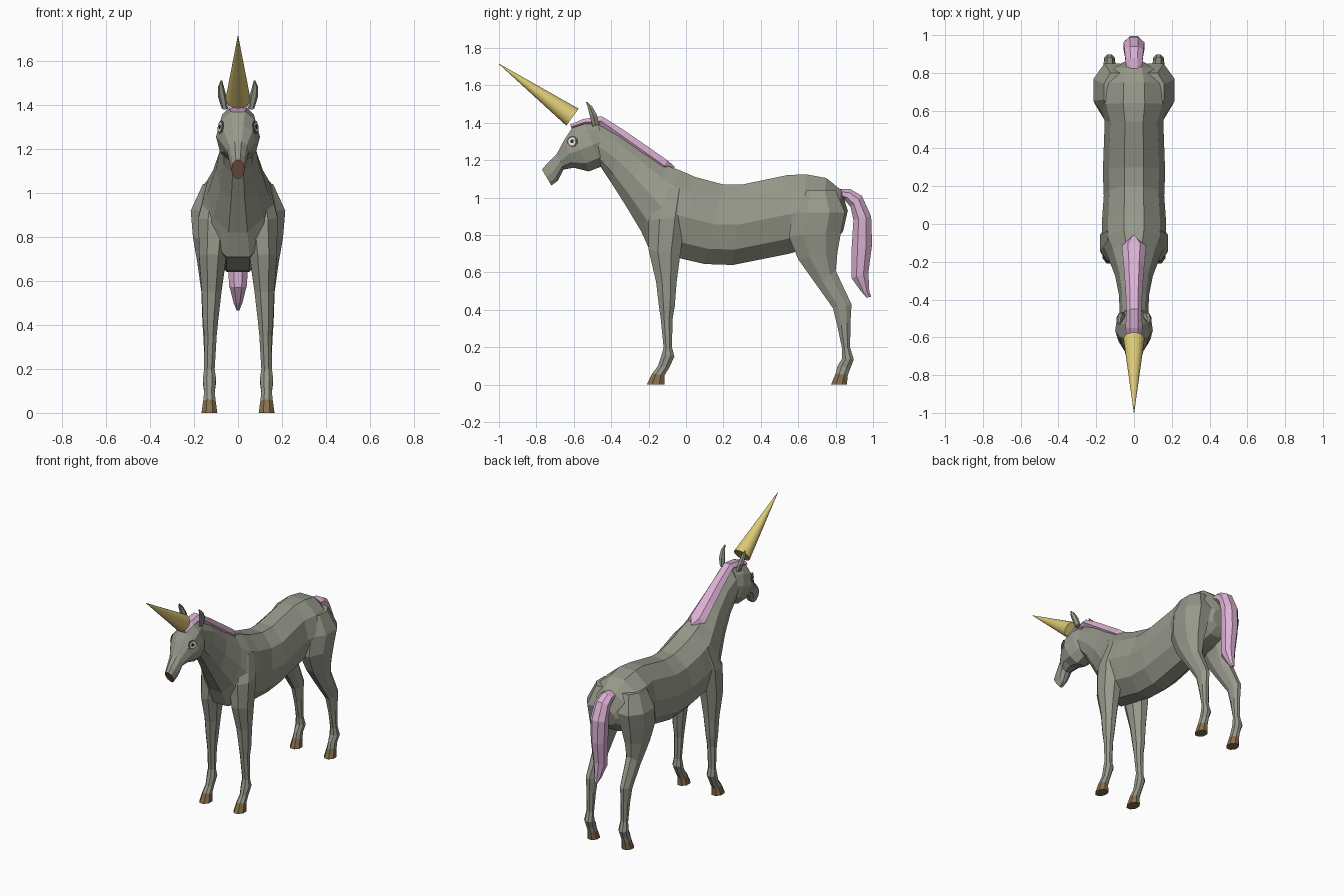
import bpy
import bmesh
from math import cos, sin, pi
from mathutils import Vector
from mathutils.bvhtree import BVHTree

if "Cube" in bpy.data.objects:
    bpy.data.objects.remove(bpy.data.objects["Cube"])


def material(name, red, green, blue):
    mat = bpy.data.materials.new(name)
    mat.use_nodes = True
    colour = (red, green, blue, 1)
    mat.diffuse_color = colour
    mat.node_tree.nodes["Principled BSDF"].inputs["Base Color"].default_value = colour
    return mat


coat = material("coat grey", .31, .32, .26)
hair = material("hair pink", .71, .44, .65)
gold = material("horn gold", .72, .59, .18)
horny = material("hoof brown", .24, .16, .07)
lips = material("muzzle brown", .27, .12, .08)
white = material("eye white", .85, .85, .83)
black = material("pupil black", .02, .02, .02)


def finish(name, bm, materials):
    bmesh.ops.recalc_face_normals(bm, faces=bm.faces)
    mesh = bpy.data.meshes.new(name)
    bm.to_mesh(mesh)
    bm.free()
    for mat in materials:
        mesh.materials.append(mat)
    obj = bpy.data.objects.new(name, mesh)
    bpy.context.scene.collection.objects.link(obj)
    return obj


def loft(name, stations, sides, materials, centres=None, mirror=1, rule=None):
    """Skin rings; each station is a profile edge pair (y, z), (y, z) and a half width."""
    bm = bmesh.new()
    angles = [(k + .5) * 2 * pi / sides for k in range(sides)]
    tall = max(cos(a) for a in angles)
    wide = max(sin(a) for a in angles)
    rings = []
    for i, (y1, z1, y2, z2, width) in enumerate(stations):
        x = mirror * centres[i] if centres else 0
        mid = Vector((x, (y1 + y2) / 2, (z1 + z2) / 2))
        half = Vector((0, y1 - y2, z1 - z2)) / 2
        rings.append([bm.verts.new(mid + half * cos(a) / tall
                                   + Vector((width * sin(a) / wide, 0, 0)))
                      for a in angles])
    for lower, upper in zip(rings, rings[1:]):
        for k in range(sides):
            n = (k + 1) % sides
            bm.faces.new((lower[k], lower[n], upper[n], upper[k]))
    bm.faces.new(rings[0])
    bm.faces.new(rings[-1])
    if rule:
        for face in bm.faces:
            face.material_index = rule(face)
    return finish(name, bm, materials)


def cone(name, base, tip, radius_base, radius_tip, sides, mat):
    axis = tip - base
    bm = bmesh.new()
    bmesh.ops.create_cone(bm, cap_ends=True, segments=sides, radius1=radius_base,
                          radius2=radius_tip, depth=axis.length)
    turn = axis.to_track_quat('Z', 'Y').to_matrix().to_4x4()
    bm.transform(turn)
    bmesh.ops.translate(bm, verts=bm.verts, vec=(base + tip) / 2)
    return finish(name, bm, [mat])


# Neck, trunk and rump in one skin: crest line, underline, half width
loft("body", [
    (-.5, 1.4, -.46, 1.17, .075),
    (-.35, 1.34, -.4, 1.08, .08),
    (-.22, 1.25, -.33, .97, .1),
    (-.1, 1.17, -.24, .82, .14),
    (-.03, 1.145, -.19, .71, .17),
    (.05, 1.11, -.03, .675, .17),
    (.2, 1.07, .1, .645, .16),
    (.3, 1.07, .25, .64, .165),
    (.42, 1.095, .4, .67, .16),
    (.54, 1.12, .55, .7, .155),
    (.64, 1.125, .62, .72, .185),
    (.75, 1.105, .72, .74, .175),
    (.83, 1.04, .8, .77, .13),
    (.865, .93, .84, .82, .06)], 10, [coat])

# Head, with the muzzle end coloured
head = loft("head", [
    (-.77, 1.15, -.72, 1.065, .03),
    (-.745, 1.18, -.685, 1.09, .038),
    (-.69, 1.235, -.655, 1.15, .05),
    (-.65, 1.31, -.6, 1.16, .08),
    (-.61, 1.37, -.52, 1.14, .1),
    (-.54, 1.4, -.455, 1.165, .09),
    (-.47, 1.4, -.42, 1.2, .065)], 10, [coat, lips],
    rule=lambda f: int(len(f.verts) > 4 and f.calc_center_median().y < -.7))

# Mane and tail
loft("mane", [
    (-.62, 1.39, -.61, 1.365, .04),
    (-.55, 1.42, -.54, 1.385, .045),
    (-.45, 1.435, -.46, 1.385, .04),
    (-.33, 1.36, -.36, 1.305, .045),
    (-.2, 1.27, -.23, 1.21, .055),
    (-.1, 1.2, -.13, 1.14, .065),
    (-.06, 1.165, -.08, 1.14, .01)], 6, [hair])
loft("tail", [
    (.8, 1.045, .8, 1, .04),
    (.88, 1.045, .85, .985, .045),
    (.94, 1.01, .88, .95, .05),
    (.99, .9, .895, .88, .055),
    (.995, .75, .885, .72, .05),
    (.975, .6, .885, .57, .04),
    (.98, .5, .935, .5, .02),
    (.99, .47, .965, .465, .006)], 8, [hair])

# Horn
cone("horn", Vector((0, -.607, 1.43)), Vector((0, -1, 1.715)), .056, .001, 24, gold)

# Paired parts: profile stations, then the sideways centre of each ring
front_leg = [
    (-.12, 1.05, 0, 1.05, .04),
    (-.2, .88, 0, .9, .075),
    (-.2, .72, -.03, .7, .062),
    (-.16, .55, -.05, .55, .045),
    (-.145, .42, -.06, .42, .035),
    (-.135, .35, -.072, .35, .028),
    (-.12, .2, -.075, .2, .024),
    (-.13, .16, -.062, .15, .03),
    (-.15, .1, -.09, .09, .024),
    (-.18, .06, -.115, .05, .028)]
front_centres = [.1, .105, .115, .12, .125, .125, .13, .13, .13, .13]
hind_leg = [
    (.6, 1.04, .8, 1.04, .06),
    (.57, .92, .85, .92, .1),
    (.55, .79, .83, .82, .085),
    (.6, .67, .81, .71, .06),
    (.7, .53, .8, .61, .042),
    (.785, .41, .885, .43, .032),
    (.81, .31, .88, .34, .026),
    (.835, .19, .877, .2, .023),
    (.835, .14, .897, .135, .03),
    (.81, .1, .88, .09, .024),
    (.8, .06, .865, .05, .028)]
hind_centres = [.1, .115, .12, .125, .125, .13, .13, .13, .13, .13, .13]
ear = [
    (-.5, 1.38, -.465, 1.39, .014),
    (-.515, 1.44, -.475, 1.44, .02),
    (-.525, 1.48, -.5, 1.485, .014),
    (-.535, 1.512, -.528, 1.512, .003)]

head_tree = BVHTree.FromPolygons([v.co for v in head.data.vertices],
                                 [p.vertices[:] for p in head.data.polygons])

for side, mirror in (("left", 1), ("right", -1)):
    loft("front_leg_" + side, front_leg, 8, [coat], front_centres, mirror)
    loft("hind_leg_" + side, hind_leg, 8, [coat], hind_centres, mirror)
    loft("ear_" + side, ear, 6, [coat], [.06, .072, .078, .075], mirror)

    # Hooves flare forward from the end of each leg
    for name, leg, toe, heel in (("front_hoof_", front_leg, -.21, -.115),
                                 ("hind_hoof_", hind_leg, .775, .86)):
        loft(name + side, [leg[-1], (toe, 0, heel, 0, .036)], 8, [horny],
             [.13, .13], mirror)

    # Eyes are thin stacked discs resting on the cheek
    spot, normal, _, _ = head_tree.ray_cast(Vector((mirror, -.607, 1.3)),
                                            Vector((-mirror, 0, 0)))
    if normal.x * mirror < 0:
        normal = -normal
    for name, radius, height, mat in (("eye_rim_", .03, .004, lips),
                                      ("eye_white_", .022, .006, white),
                                      ("pupil_", .01, .008, black)):
        cone(name + side, spot, spot + normal * height, radius, radius, 10, mat)
